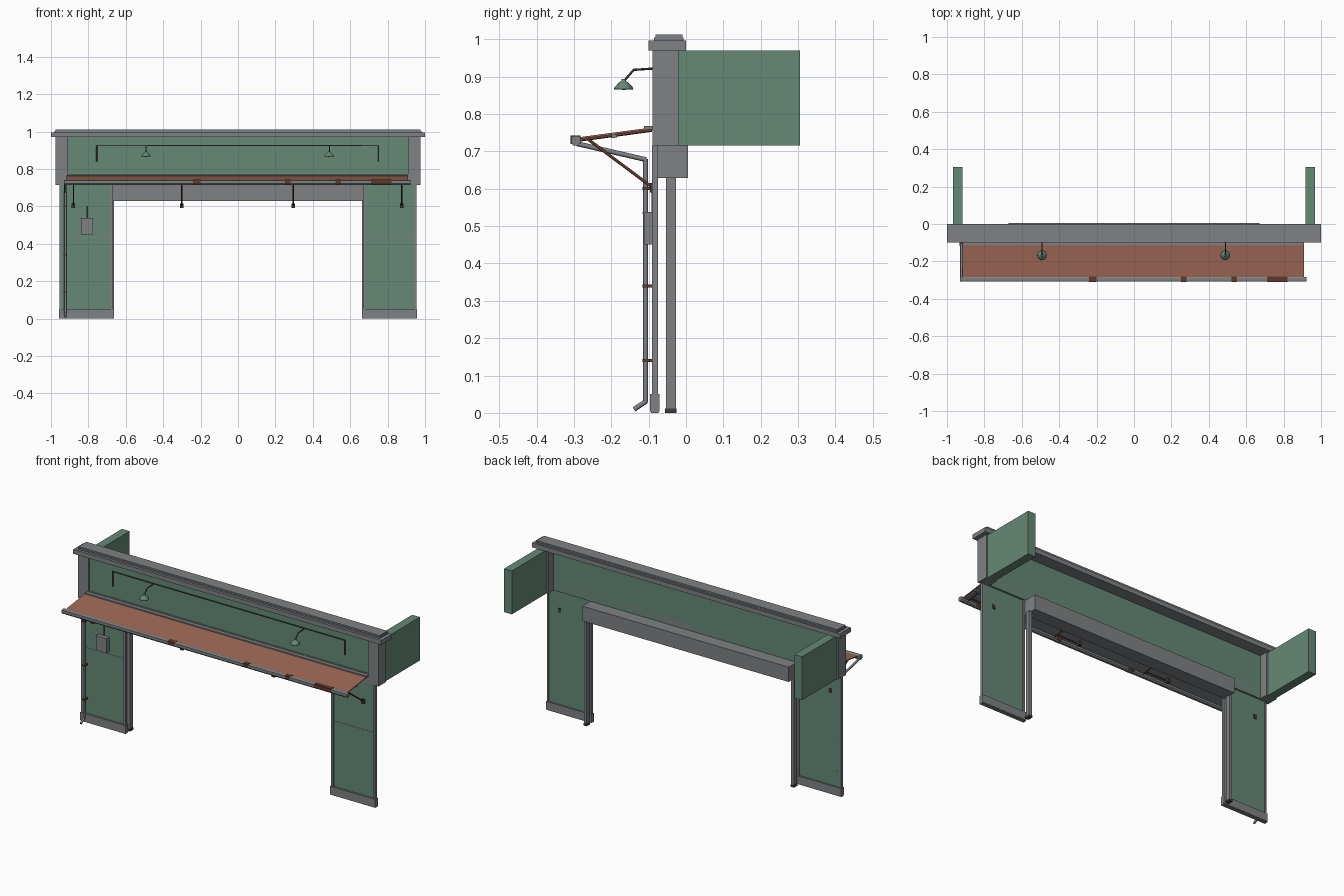
import bpy
import bmesh
from math import cos, sin, pi
from mathutils import Vector

cube = bpy.data.objects.get("Cube")
if cube:
    bpy.data.objects.remove(cube, do_unlink=True)


def material(name, r, g, b):
    m = bpy.data.materials.new(name)
    m.use_nodes = True
    m.diffuse_color = (r, g, b, 1)
    m.node_tree.nodes["Principled BSDF"].inputs["Base Color"].default_value = (r, g, b, 1)
    return m


GREEN = material("painted green", 0.13, 0.25, 0.18)
GREY = material("weathered grey", 0.21, 0.22, 0.23)
CLAY = material("clay red roof", 0.34, 0.14, 0.09)
RUST = material("dark rust", 0.11, 0.04, 0.025)
DARK = material("dark iron", 0.05, 0.045, 0.04)


def finish(name, bm, *mats):
    bmesh.ops.recalc_face_normals(bm, faces=bm.faces)
    mesh = bpy.data.meshes.new(name)
    bm.to_mesh(mesh)
    bm.free()
    for m in mats:
        mesh.materials.append(m)
    ob = bpy.data.objects.new(name, mesh)
    bpy.context.collection.objects.link(ob)
    return ob


def box(name, mat, x, y, z):
    """Box from (min, max) pairs."""
    bm = bmesh.new()
    bmesh.ops.create_cube(bm, size=1)
    for v in bm.verts:
        v.co = [a + (b - a) * (c + 0.5) for (a, b), c in zip((x, y, z), v.co)]
    return finish(name, bm, mat)


def extrude_x(name, mats, profile, x0, x1):
    """Sweep a (y, z) profile along x."""
    bm = bmesh.new()
    face = bm.faces.new([bm.verts.new((x0, y, z)) for y, z in profile])
    new = bmesh.ops.extrude_face_region(bm, geom=[face])["geom"]
    verts = [g for g in new if isinstance(g, bmesh.types.BMVert)]
    bmesh.ops.translate(bm, verts=verts, vec=(x1 - x0, 0, 0))
    return finish(name, bm, *mats)


def pipe(name, mat, points, radius, sides=8):
    """Round bar through a list of points."""
    bm = bmesh.new()
    for a, b in zip(points, points[1:]):
        a, b = Vector(a), Vector(b)
        d = b - a
        made = bmesh.ops.create_cone(bm, cap_ends=True, segments=sides, radius1=radius,
                                     radius2=radius, depth=d.length + radius * 0.5)
        rot = d.to_track_quat("Z", "Y").to_matrix()
        for v in made["verts"]:
            v.co = rot @ v.co + (a + b) / 2
    for f in bm.faces:
        f.smooth = len(f.verts) == 4
    return finish(name, bm, mat)


def lathe(name, mat, profile, x, y, sides=16):
    """Turn a (radius, z) profile around a vertical axis."""
    bm = bmesh.new()
    rings = [[bm.verts.new((x + r * cos(2 * pi * i / sides), y + r * sin(2 * pi * i / sides), z))
              for i in range(sides)] for r, z in profile]
    for a, b in zip(rings, rings[1:]):
        for i in range(sides):
            j = (i + 1) % sides
            bm.faces.new((a[i], a[j], b[j], b[i])).smooth = True
    bm.faces.new(rings[-1])
    return finish(name, bm, mat)


def span(s, a, b):
    return tuple(sorted((s * a, s * b)))


# Fascia, cornice and lintel
box("fascia_panel", GREEN, (-0.91, 0.91), (-0.08, -0.07), (0.715, 0.975))
box("cornice", GREY, (-1, 1), (-0.1, 0), (0.97, 0.996))
box("cornice_cap_lower", GREY, (-0.98, 0.98), (-0.085, -0.007), (0.996, 1.004))
box("cornice_cap_upper", GREY, (-0.977, 0.977), (-0.082, -0.01), (1.004, 1.012))
box("lintel", GREY, (-0.67, 0.67), (-0.075, 0.005), (0.628, 0.715))
box("fascia_bottom_rail", GREY, (-0.91, 0.91), (-0.09, -0.07), (0.715, 0.77))

# Both end supports
for side, s in (("left", 1), ("right", -1)):
    box(side + "_end_post", GREY, span(s, 0.908, 0.975), (-0.09, -0.02), (0.715, 0.97))
    box(side + "_return_block", GREEN, span(s, 0.917, 0.967), (-0.02, 0.305), (0.715, 0.97))
    box(side + "_leg_panel", GREEN, span(s, 0.675, 0.95), (-0.085, -0.08), (0.04, 0.715))
    box(side + "_leg_seam", GREY, span(s, 0.68, 0.945), (-0.0865, -0.084), (0.43, 0.435))
    box(side + "_leg_plinth", GREY, span(s, 0.664, 0.958), (-0.096, -0.071), (0.004, 0.05))
    box(side + "_leg_plinth_foot", GREY, span(s, 0.664, 0.958), (-0.094, -0.073), (0, 0.004))
    for part, a, b in (("outer", 0.944, 0.954), ("inner", 0.668, 0.682)):
        box(f"{side}_{part}_leg_edge", GREY, span(s, a, b), (-0.091, -0.075), (0.05, 0.715))
    box(side + "_door_jamb", GREY, span(s, 0.664, 0.682), (-0.054, -0.027), (0.01, 0.63))
    box(side + "_jamb_foot", DARK, span(s, 0.662, 0.684), (-0.056, -0.025), (0, 0.012))

# Sloping awning: clay top, grey lining below
awning = extrude_x("awning", (CLAY, GREY),
                   [(-0.292, 0.732), (-0.292, 0.737), (-0.09, 0.764), (-0.09, 0.759)], -0.918, 0.91)
for p in awning.data.polygons:
    p.material_index = 1 if p.normal.z < -0.5 else 0
box("awning_flashing", GREY, (-0.915, 0.91), (-0.112, -0.085), (0.76, 0.768))
extrude_x("awning_lining_rail", (GREY,),
          [(-0.2, 0.735), (-0.2, 0.744), (-0.185, 0.746), (-0.185, 0.737)], -0.915, 0.908)

# Gutter with rusty patches
extrude_x("gutter", (GREY,), [(-0.307, 0.738), (-0.307, 0.722), (-0.301, 0.715), (-0.289, 0.715),
                              (-0.283, 0.722), (-0.283, 0.738), (-0.289, 0.741), (-0.301, 0.741)],
          -0.93, 0.922)
for i, (a, b) in enumerate(((-0.24, -0.2), (0.25, 0.28), (0.52, 0.55), (0.71, 0.82))):
    box(f"gutter_rust_{i + 1}", RUST, (a, b), (-0.309, -0.282), (0.72, 0.7425))

# Awning brackets
for i, x in enumerate((-0.88, -0.3, 0.295, 0.875)):
    pipe(f"awning_strut_{i + 1}", RUST, [(x, -0.262, 0.732), (x, -0.092, 0.605)], 0.004, 6)
    pipe(f"awning_rafter_{i + 1}", RUST, [(x, -0.285, 0.73), (x, -0.092, 0.756)], 0.004, 6)
    box(f"strut_plate_{i + 1}", DARK, (x - 0.009, x + 0.009), (-0.096, -0.076), (0.59, 0.615))

# Downpipe and straps
DX = -0.923
pipe("downpipe", GREY, [(DX, -0.29, 0.72), (DX, -0.108, 0.678), (DX, -0.108, 0.03),
                        (DX, -0.138, 0.01)], 0.0065)
for i, z in enumerate((0.14, 0.34, 0.6)):
    box(f"downpipe_strap_{i + 1}", RUST, (DX - 0.009, DX + 0.009), (-0.117, -0.08),
        (z - 0.004, z + 0.004))

# Meter box and its cable
box("meter_box", GREY, (-0.84, -0.776), (-0.113, -0.085), (0.45, 0.533))
box("meter_box_lid", GREY, (-0.843, -0.773), (-0.116, -0.09), (0.533, 0.538))
pipe("meter_cable", DARK, [(-0.808, -0.09, 0.535), (-0.808, -0.09, 0.6)], 0.0025, 6)

# Lamp conduit on the fascia
pipe("lamp_conduit", DARK, [(-0.755, -0.084, 0.84), (-0.755, -0.084, 0.925),
                            (0.752, -0.084, 0.925), (0.752, -0.084, 0.84)], 0.0035, 6)

# Gooseneck lamps
for side, x in (("left", 0.488), ("right", -0.492)):
    pipe(side + "_lamp_arm", DARK, [(x, -0.08, 0.922), (x, -0.14, 0.918), (x, -0.166, 0.888)],
         0.003, 6)
    lathe(side + "_lamp_shade", GREEN, [(0.02, 0.868), (0.026, 0.866), (0.024, 0.872),
                                        (0.012, 0.885), (0.006, 0.888), (0.006, 0.893)], x, -0.167)
    lathe(side + "_lamp_bulb", GREY, [(0.004, 0.864), (0.009, 0.87), (0.005, 0.882)], x, -0.167, 8)
